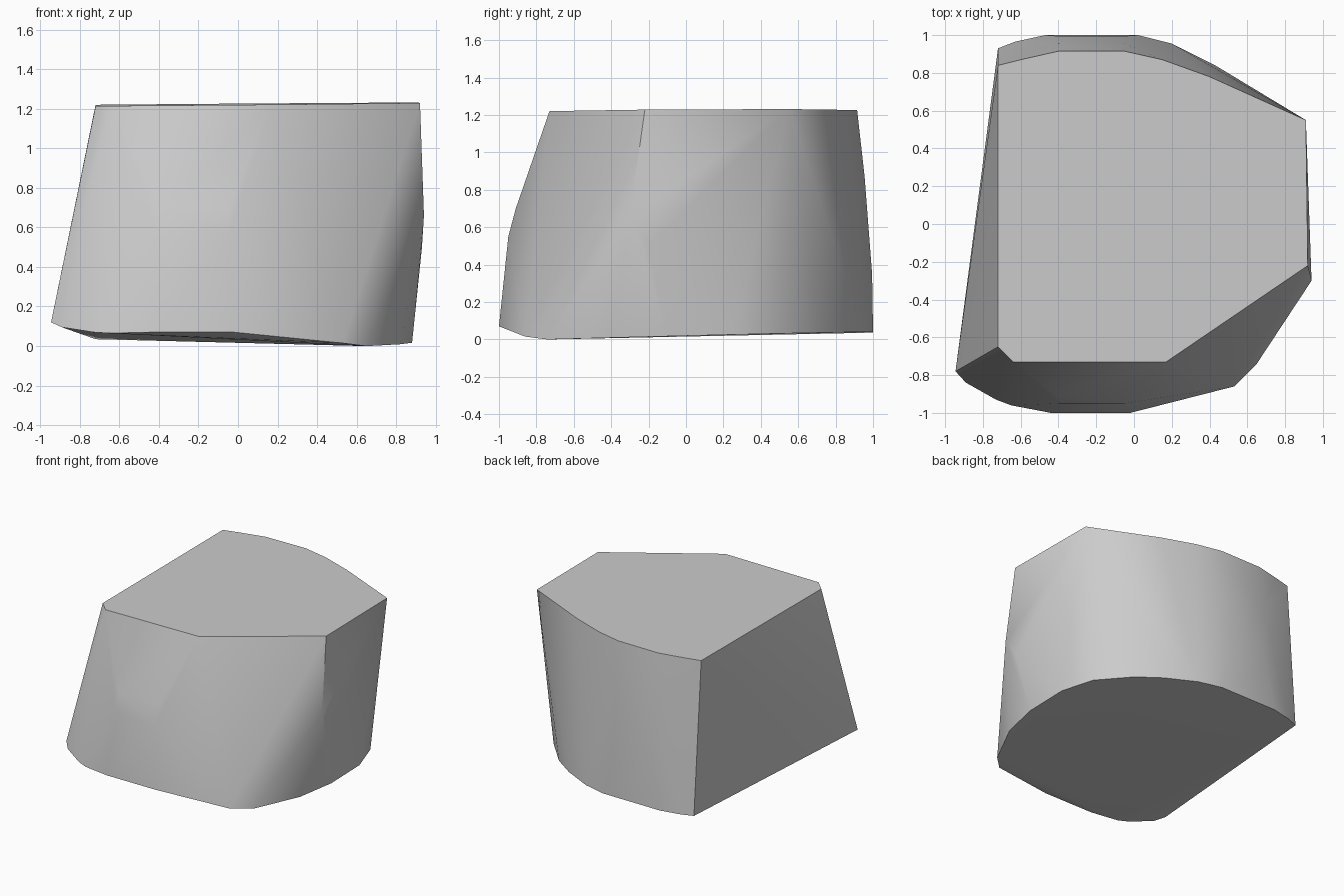
import bpy
import bmesh

default_cube = bpy.data.objects.get("Cube")
if default_cube:
    bpy.data.objects.remove(default_cube, do_unlink=True)


def make_material(name, colour):
    material = bpy.data.materials.new(name)
    material.use_nodes = True
    material.diffuse_color = colour
    shader = material.node_tree.nodes["Principled BSDF"]
    shader.inputs["Base Color"].default_value = colour
    return material


def flat_ring(outline, base, slope_x, slope_y):
    """Lift an outline onto a slightly tilted plane."""
    return [(x, y, base + slope_x * x + slope_y * y) for x, y in outline]


# Outline of the nearly level top, clockwise from the back corner
top_outline = [
    (-.72, .84), (-.6, .87), (-.4, .915), (-.05, .915), (.15, .87),
    (.4, .78), (.91, .55), (.92, -.22), (.17, -.73), (-.64, -.73), (-.72, -.65),
]

# Rounded rear and side outline of the underside
base_outline = [
    (-.72, .93), (-.63, .965), (-.47, 1), (.02, 1), (.2, .955), (.43, .84),
    (.6, .72), (.8, .5), (.88, .25), (.88, -.1), (.82, -.4), (.65, -.74),
]

# Front lower rim, which climbs towards the sharp corner
front_rim = [
    (.53, -.86, .015), (-.02, -1, .07), (-.44, -1, .07),
    (-.65, -.96, .065), (-.73, -.93, .07), (-.89, -.84, .095), (-.945, -.78, .12),
]

# Slight bulges halfway up the front, side and back walls
wall_bulges = [(.94, -.3, .66), (.93, -.2, .5)]
for x in (-.4, -.05):
    wall_bulges += [(x, -.91, .7), (x, -.95, .55), (x, .955, .87), (x, .995, .35)]

points = flat_ring(top_outline, 1.222, .008, .004)
points += flat_ring(base_outline, .015, .005, .025)
points += front_rim + wall_bulges

# Wrap the rings in one closed skin
bm = bmesh.new()
for point in points:
    bm.verts.new(point)
bmesh.ops.convex_hull(bm, input=bm.verts[:])
loose = [vert for vert in bm.verts if not vert.link_faces]
bmesh.ops.delete(bm, geom=loose, context="VERTS")
bmesh.ops.recalc_face_normals(bm, faces=bm.faces[:])

mesh = bpy.data.meshes.new("stone_block")
bm.to_mesh(mesh)
bm.free()

block = bpy.data.objects.new("stone_block", mesh)
bpy.context.collection.objects.link(block)
mesh.materials.append(make_material("light grey", (.6, .6, .6, 1)))

# Soft walls with crisp rims
bpy.ops.object.select_all(action="DESELECT")
block.select_set(True)
bpy.context.view_layer.objects.active = block
bpy.ops.object.shade_smooth_by_angle(angle=.7)
